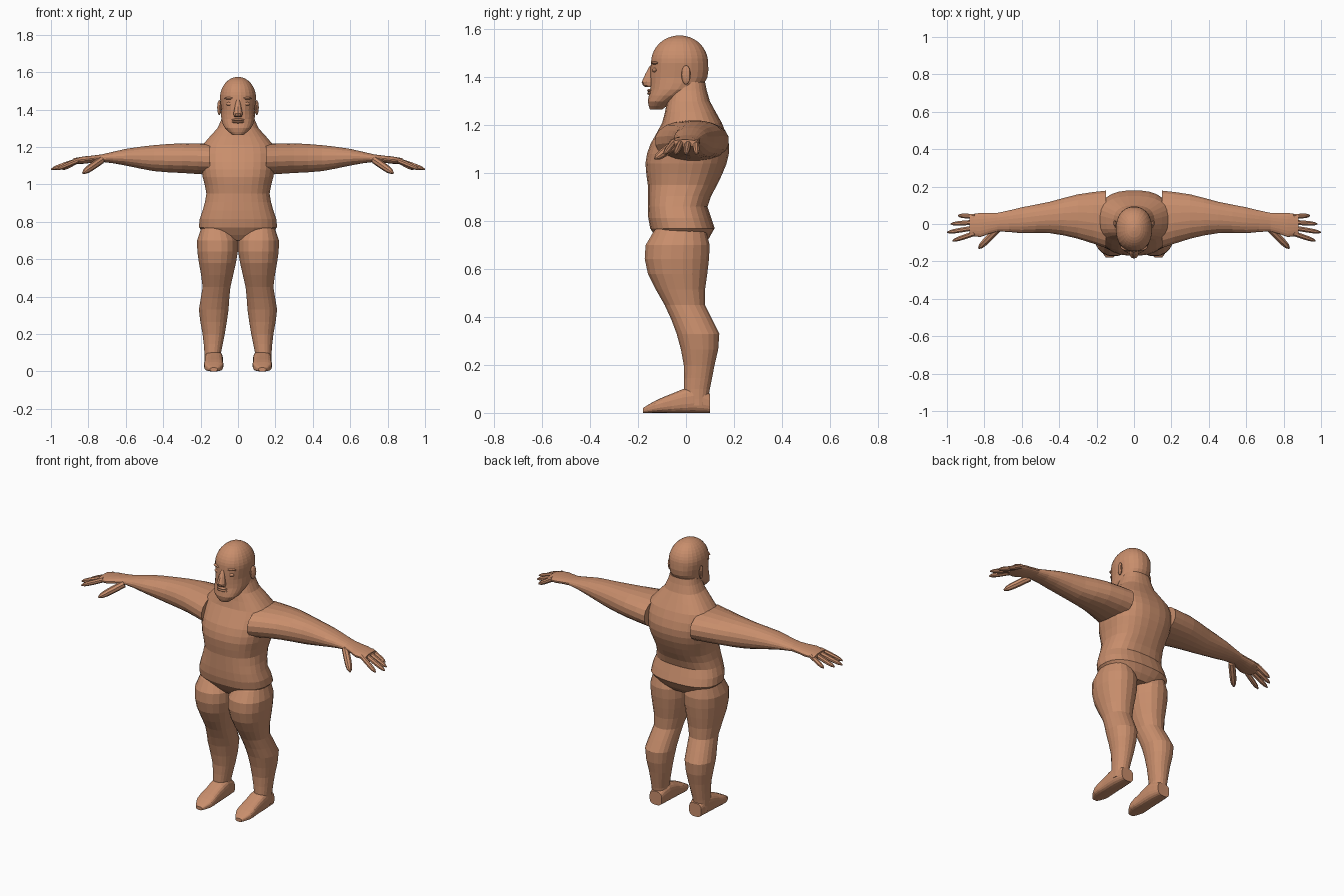
import bpy
import bmesh
import math
from mathutils import Vector

cube = bpy.data.objects.get("Cube")
if cube:
    bpy.data.objects.remove(cube, do_unlink=True)

# One skin colour for the whole figure
skin = bpy.data.materials.new("skin")
skin.use_nodes = True
skin.diffuse_color = (0.58, 0.27, 0.15, 1)
skin_shader = skin.node_tree.nodes["Principled BSDF"]
skin_shader.inputs["Base Color"].default_value = skin.diffuse_color
skin_shader.inputs["Roughness"].default_value = 0.8


def finish(name, bm, mirrored):
    """Turn the built mesh into an object, with a twin on the other side if wanted."""
    bmesh.ops.recalc_face_normals(bm, faces=bm.faces[:])
    mesh = bpy.data.meshes.new(name)
    bm.to_mesh(mesh)
    bm.free()
    mesh.materials.append(skin)
    part = bpy.data.objects.new(name, mesh)
    bpy.context.collection.objects.link(part)
    if mirrored:
        part.modifiers.new("Mirror", "MIRROR").use_mirror_merge = False


def refine(rows):
    """Add a smooth midpoint between neighbouring rows."""
    result = []
    last = len(rows) - 1
    for i in range(last):
        before, after = rows[max(i - 1, 0)], rows[min(i + 2, last)]
        columns = zip(before, rows[i], rows[i + 1], after)
        result.append(rows[i])
        result.append([(9 * (q + r) - p - s) / 16 for p, q, r, s in columns])
    result.append(rows[last])
    return result


def signed_power(value, exponent):
    return math.copysign(abs(value) ** exponent, value)


def loft(name, rings, sides, power=2, mirrored=False):
    """Skin a row of rounded sections, each given as centre, half axis, half axis."""
    bm = bmesh.new()
    angles = [math.tau * (k + 0.5) / sides for k in range(sides)]
    loops = []
    for centre, u, v in rings:
        loop = []
        for angle in angles:
            across = u * signed_power(math.cos(angle), 2 / power)
            upward = v * signed_power(math.sin(angle), 2 / power)
            loop.append(bm.verts.new(centre + across + upward))
        loops.append(loop)
    for lower, upper in zip(loops, loops[1:]):
        for k in range(sides):
            bm.faces.new((lower[k - 1], lower[k], upper[k], upper[k - 1]))
    bm.faces.new(loops[0])
    bm.faces.new(loops[-1])
    finish(name, bm, mirrored)


def box_ring(axis, place, low_a, high_a, low_b, high_b):
    """Section square to an axis, from its limits on the other two axes."""
    first, second = [i for i in range(3) if i != axis]
    centre, u, v = Vector(), Vector(), Vector()
    centre[axis] = place
    centre[first] = (low_a + high_a) / 2
    centre[second] = (low_b + high_b) / 2
    u[first] = (high_a - low_a) / 2
    v[second] = (high_b - low_b) / 2
    return centre, u, v


def limb(name, axis, rows, sides=20, **options):
    rings = [box_ring("xyz".index(axis), *row) for row in refine(rows)]
    loft(name, rings, sides, **options)


def centred(rows):
    """Turn rows of height, half width, front, back into full limits."""
    return [(height, -half, half, front, back) for height, half, front, back in rows]


def digit(name, start, end, radius):
    """Finger with a rounded tip."""
    start, end = Vector(start), Vector(end)
    along = (end - start).normalized()
    side = along.cross(Vector((0, 0, 1))).normalized()
    up = side.cross(along)
    rings = []
    for k in range(9):
        t = k / 8
        size = radius * math.sqrt(1 - 0.95 * t ** 5)
        rings.append((start.lerp(end, t), side * size, up * size))
    loft(name, rings, 8, mirrored=True)


def blob(name, centre, size, turn=0.0, mirrored=True):
    """Small faceted ellipsoid, turned about its upright axis."""
    bm = bmesh.new()
    bmesh.ops.create_uvsphere(bm, u_segments=12, v_segments=8, radius=1)
    cos, sin = math.cos(turn), math.sin(turn)
    for vert in bm.verts:
        x, y, z = (a * b for a, b in zip(vert.co, size))
        vert.co = Vector(centre) + Vector((x * cos - y * sin, x * sin + y * cos, z))
    finish(name, bm, mirrored)


# Torso and neck: height, half width, front, back
torso = [
    (0.7, 0.13, -0.1, 0.07),
    (0.77, 0.21, -0.15, 0.12),
    (0.86, 0.19, -0.16, 0.09),
    (0.95, 0.17, -0.16, 0.13),
    (1.04, 0.19, -0.17, 0.17),
    (1.12, 0.2, -0.15, 0.18),
    (1.21, 0.19, -0.1, 0.15),
    (1.3, 0.11, -0.08, 0.1),
    (1.38, 0.08, -0.06, 0.08),
]
limb("torso", "z", centred(torso), sides=28, power=2.5)

# Legs: height, inner, outer, front, back
leg = [
    (0.8, 0.06, 0.18, -0.1, 0.07),
    (0.7, 0, 0.22, -0.17, 0.1),
    (0.58, 0.01, 0.21, -0.16, 0.09),
    (0.45, 0.04, 0.19, -0.09, 0.08),
    (0.33, 0.05, 0.21, -0.04, 0.14),
    (0.2, 0.07, 0.19, -0.01, 0.12),
    (0.1, 0.09, 0.18, -0.01, 0.1),
    (0.03, 0.09, 0.18, 0, 0.09),
]
limb("leg", "z", leg, power=2.2, mirrored=True)

# Feet: depth, half width, top, all on a flat sole
foot = [(0.1, 0.04, 0.08), (0.03, 0.05, 0.11), (-0.06, 0.05, 0.08),
        (-0.13, 0.05, 0.05), (-0.18, 0.02, 0.02)]
foot_rows = [(depth, 0.13 - half, 0.13 + half, 0, top) for depth, half, top in foot]
limb("foot", "y", foot_rows, power=3, mirrored=True)

# Arms and palms: reach, front, back, bottom, top
arm = [
    (0.15, -0.13, 0.18, 1.05, 1.22),
    (0.3, -0.08, 0.16, 1.06, 1.22),
    (0.45, -0.05, 0.12, 1.07, 1.21),
    (0.6, -0.05, 0.09, 1.1, 1.19),
    (0.73, -0.04, 0.06, 1.12, 1.16),
    (0.82, -0.07, 0.06, 1.11, 1.15),
    (0.88, -0.06, 0.05, 1.11, 1.14),
]
limb("arm", "x", arm, power=2.2, mirrored=True)

# Fingers fan out evenly from the palm, with the thumb in front
reaches = {"little_finger": 0.94, "ring_finger": 0.98, "middle_finger": 1, "index_finger": 0.97}
for i, (name, reach) in enumerate(reaches.items()):
    digit(name, (0.85, 0.04 - 0.03 * i, 1.13), (reach, 0.045 * (1 - i), 1.08), 0.014)
digit("thumb", (0.73, -0.03, 1.13), (0.83, -0.13, 1.06), 0.02)

# Head: jaw and face rows, closed by a round skull
head = [
    (1.265, 0.03, -0.15, -0.1),
    (1.3, 0.07, -0.16, -0.05),
    (1.35, 0.09, -0.15, 0.05),
    (1.4, 0.09, -0.15, 0.09),
]
for i in range(6):
    rise = math.pi / 2 * i / 5.3
    spread = math.cos(rise)
    depth = 0.12 * spread
    head.append((1.46 + 0.115 * math.sin(rise), 0.097 * spread, -0.027 - depth, depth - 0.027))
limb("head", "z", centred(head), sides=24, power=2.2)

# Nose, with a wide tip and a narrow bridge
nose = [(1.36, 0.02, -0.17, -0.13), (1.38, 0.025, -0.185, -0.13), (1.45, 0.01, -0.15, -0.13)]
limb("nose", "z", centred(nose), sides=10)

# Eyes, brows, lips and ears
blob("eye", (0.046, -0.13, 1.43), (0.018, 0.01, 0.01), turn=0.25)
blob("brow", (0.046, -0.13, 1.46), (0.028, 0.012, 0.007), turn=0.3)
for name, height in (("upper_lip", 1.345), ("lower_lip", 1.333)):
    blob(name, (0, -0.15, height), (0.034, 0.012, 0.007), mirrored=False)
blob("ear", (0.1, 0, 1.41), (0.01, 0.02, 0.04), turn=-0.3)
